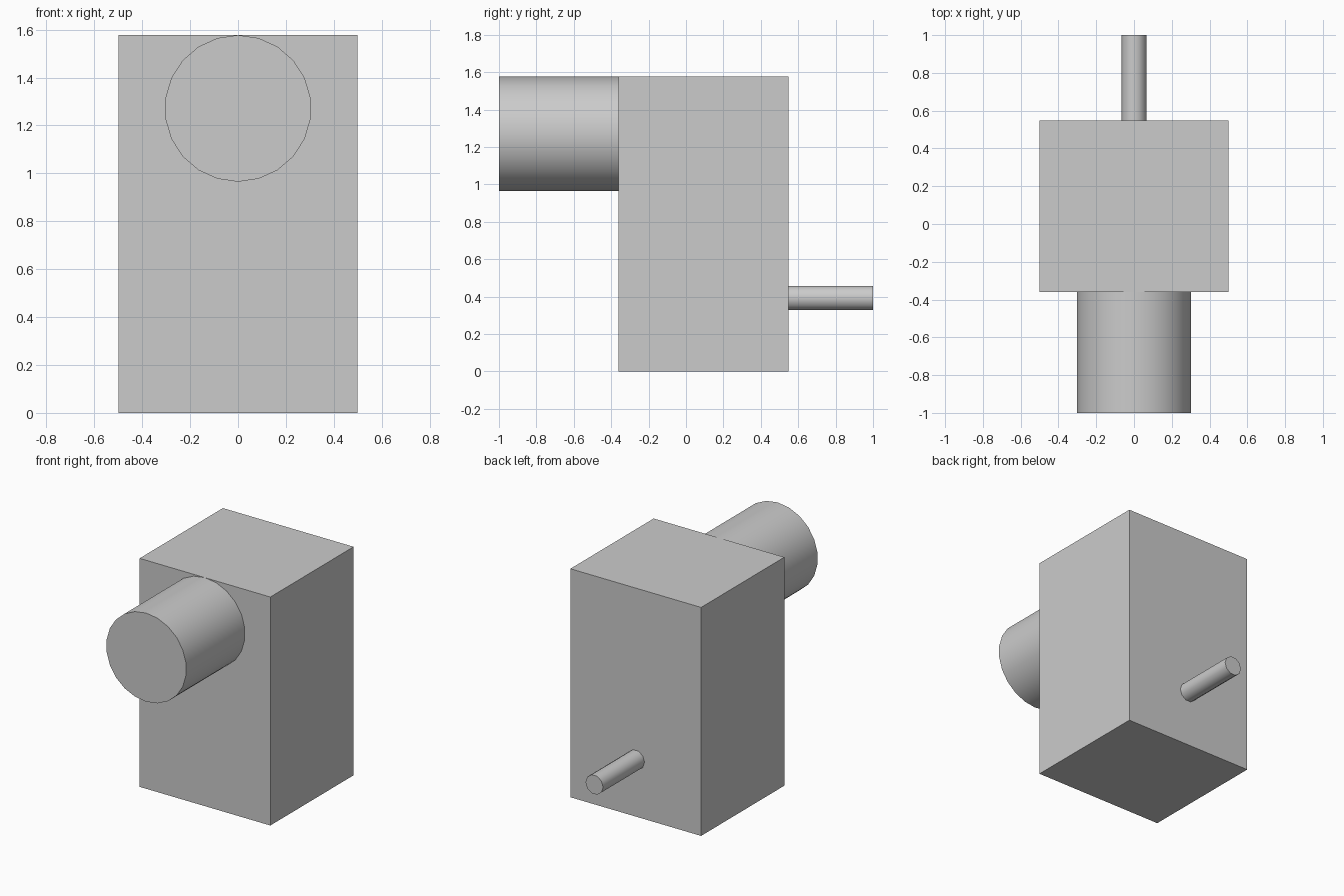
import bpy
import math

default = bpy.data.objects.get("Cube")
if default:
    bpy.data.objects.remove(default, do_unlink=True)

# Single grey material
grey = bpy.data.materials.new("plain grey")
grey.use_nodes = True
colour = (0.6, 0.6, 0.6, 1.0)
grey.diffuse_color = colour
grey.node_tree.nodes["Principled BSDF"].inputs["Base Color"].default_value = colour

FRONT, BACK, HEIGHT, WIDTH = -0.36, 0.548, 1.577, 0.998


def cylinder(name, sides, radius, y0, y1, z, turn):
    """Capped cylinder lying along y from y0 to y1."""
    bpy.ops.mesh.primitive_cylinder_add(
        vertices=sides, radius=radius, depth=y1 - y0,
        location=(0, (y0 + y1) / 2, z), rotation=(math.pi / 2, turn, 0))
    obj = bpy.context.object
    obj.name = name
    bpy.ops.object.transform_apply(location=False, rotation=True, scale=True)
    bpy.ops.object.shade_smooth_by_angle(angle=math.radians(40))
    obj.data.materials.append(grey)
    return obj


# Box body
bpy.ops.mesh.primitive_cube_add(size=1, location=(0, (FRONT + BACK) / 2, HEIGHT / 2))
body = bpy.context.object
body.name = "body"
body.scale = (WIDTH, BACK - FRONT, HEIGHT)
bpy.ops.object.transform_apply(location=False, rotation=False, scale=True)
body.data.materials.append(grey)

# Wide front barrel, flush with the top of the body
barrel_radius = 0.306
cylinder("front_barrel", 22, barrel_radius, -1, FRONT, HEIGHT - barrel_radius, 0)

# Thin rear rod, low on the back
cylinder("rear_rod", 10, 0.067, BACK, 1, 0.393, math.pi / 2)
